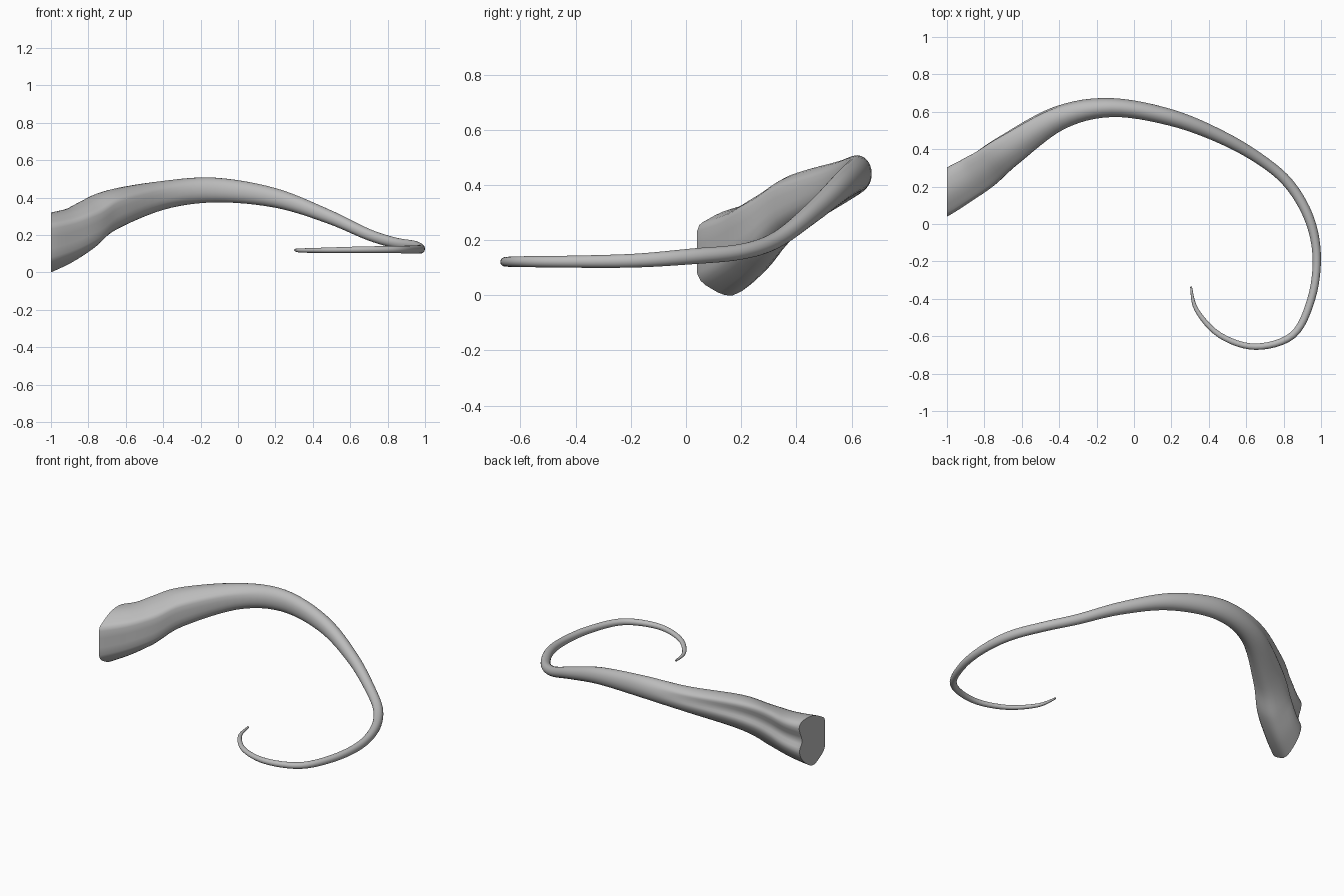
import bpy, bmesh, math
from mathutils import Vector

if "Cube" in bpy.data.objects:
    bpy.data.objects.remove(bpy.data.objects["Cube"])

# Path of the tail: centre x, y, z, then section width and height
PATH = [
    (-1.0, .17, .16, .26, .32),
    (-.9, .23, .195, .225, .29),
    (-.8, .295, .25, .205, .265),
    (-.67, .395, .333, .18, .22),
    (-.4, .567, .412, .132, .155),
    (-.12, .622, .44, .102, .132),
    (.2, .568, .398, .088, .105),
    (.48, .458, .3, .07, .078),
    (.7, .328, .201, .058, .063),
    (.84, .2, .158, .056, .057),
    (.94, .02, .141, .052, .057),
    (.977, -.18, .126, .045, .05),
    (.948, -.4, .122, .042, .044),
    (.85, -.593, .122, .039, .039),
    (.65, -.656, .121, .034, .034),
    (.46, -.595, .118, .03, .028),
    (.335, -.46, .117, .023, .022),
    (.305, -.335, .12, .01, .012),
]
# Grooved outline of the cut end, scaled to -1..1
OUTLINE = [(-1, -.5), (-1, .45), (-.7, .72), (0, .97), (.75, .98), (1, .75),
           (.76, .2), (.98, -.15), (.7, -.6), (0, -1), (-.6, -.85)]
STEPS = 6


def clamp(v, low=0, high=1):
    return max(low, min(high, v))


def spline(a, b, c, d, t):
    """Smooth curve through b and c, for tuples of any length."""
    return tuple(.5 * (2 * q + (r - p) * t + (2 * p - 5 * q + 4 * r - s) * t * t
                       + (3 * q - p - 3 * r + s) * t ** 3)
                 for p, q, r, s in zip(a, b, c, d))


def resample(pts, steps, closed):
    n = len(pts)
    pick = (lambda i: pts[i % n]) if closed else (lambda i: pts[clamp(i, 0, n - 1)])
    out = [spline(*[pick(i + k) for k in (-1, 0, 1, 2)], j / steps)
           for i in range(n if closed else n - 1) for j in range(steps)]
    return out if closed else out + [pts[-1]]


grooved = [(clamp(u, -1), clamp(v, -1)) for u, v in resample(OUTLINE, 3, True)]
oval = [Vector(p).normalized() for p in grooved]
n = len(oval)

# Sweep sections along the path, blending from grooved to oval
path = resample(PATH, STEPS, False)
bm = bmesh.new()
rings = []
for i, (x, y, z, w, h) in enumerate(path):
    a, b = path[max(0, i - 1)], path[min(len(path) - 1, i + 1)]
    follow = clamp(i / (2 * STEPS))
    yaw = math.atan2(b[1] - a[1], b[0] - a[0]) * follow
    share = clamp((-.25 - x) / .6)
    ring = []
    for (u, v), o in zip(grooved, oval):
        side = (u * share + o.x * (1 - share)) * w / 2
        up = (v * share + o.y * (1 - share)) * h / 2
        ring.append(bm.verts.new((x - math.sin(yaw) * side,
                                  y + math.cos(yaw) * side, z + up)))
    rings.append(ring)
for r, s in zip(rings, rings[1:]):
    for k in range(n):
        bm.faces.new((r[k], r[(k + 1) % n], s[(k + 1) % n], s[k]))
# Flat cut end and tail tip
bm.faces.new(rings[0])
bm.faces.new(rings[-1])
bmesh.ops.recalc_face_normals(bm, faces=bm.faces)

mesh = bpy.data.meshes.new("tail")
bm.to_mesh(mesh)
bm.free()
tail = bpy.data.objects.new("tail", mesh)
bpy.context.collection.objects.link(tail)
grey = bpy.data.materials.new("plain grey")
grey.diffuse_color = (.5, .5, .5, 1)
grey.use_nodes = True
grey.node_tree.nodes["Principled BSDF"].inputs["Base Color"].default_value = grey.diffuse_color
mesh.materials.append(grey)

bpy.context.view_layer.objects.active = tail
tail.select_set(True)
bpy.ops.object.shade_smooth_by_angle(angle=math.radians(40))
